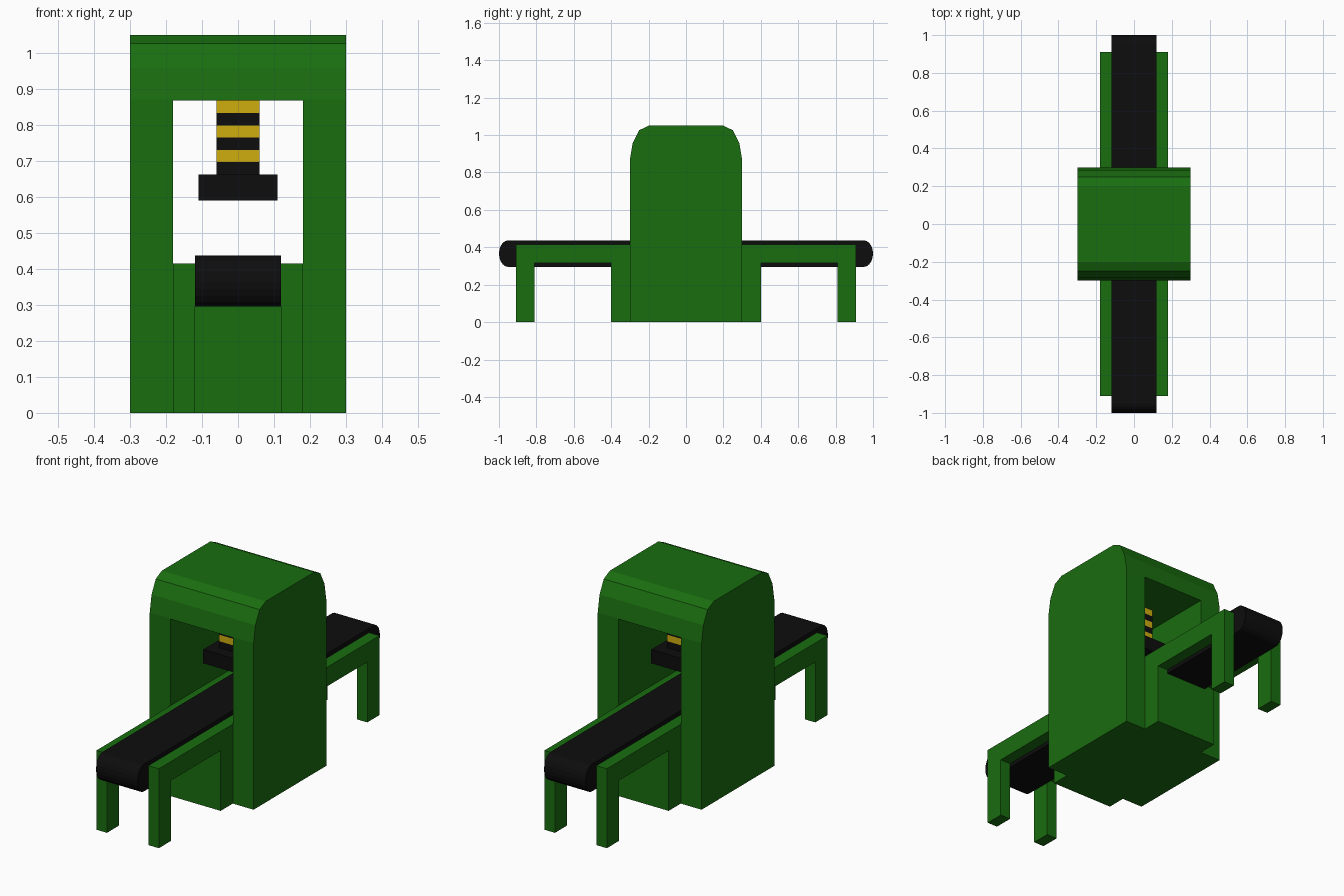
import bpy, math

if "Cube" in bpy.data.objects:
    bpy.data.objects.remove(bpy.data.objects["Cube"])


def material(name, rgb):
    m = bpy.data.materials.new(name)
    m.diffuse_color = (*rgb, 1)
    m.use_nodes = True
    m.node_tree.nodes["Principled BSDF"].inputs["Base Color"].default_value = m.diffuse_color
    return m


GREEN = material("green_paint", (0.010, 0.155, 0.005))
BLACK = material("black_rubber", (0.004, 0.004, 0.0045))
YELLOW = material("yellow_paint", (0.62, 0.42, 0.005))


def extrude(name, profile, x0, x1, mat=None):
    """Extrude a counter-clockwise (y, z) outline from x0 to x1."""
    n = len(profile)
    verts = [(x, y, z) for x in (x0, x1) for y, z in profile]
    faces = [tuple(reversed(range(n))), tuple(range(n, 2 * n))]
    faces += [(i, (i + 1) % n, (i + 1) % n + n, i + n) for i in range(n)]
    mesh = bpy.data.meshes.new(name)
    mesh.from_pydata(verts, [], faces)
    if mat:
        mesh.materials.append(mat)
    ob = bpy.data.objects.new(name, mesh)
    bpy.context.collection.objects.link(ob)
    return ob


def box(name, hx, hy, z0, z1, mat=None):
    return extrude(name, [(-hy, z0), (hy, z0), (hy, z1), (-hy, z1)], -hx, hx, mat)


def mirrored(half):
    """Complete a right-half outline (bottom to top) with its left half."""
    return half + [(-y, z) for y, z in reversed(half)]


# Arched press housing with a through opening
housing = extrude("press_housing", mirrored(
    [(0.30, 0), (0.30, 0.87), (0.285, 0.958), (0.25, 1.026), (0.20, 1.05)]),
    -0.30, 0.30, GREEN)
cutter = box("opening_cutter", 0.18, 0.5, -0.1, 0.867)
cutter.hide_render = True
cutter.hide_set(True)
cut = housing.modifiers.new("opening", "BOOLEAN")
cut.operation = "DIFFERENCE"
cut.solver = "EXACT"
cut.object = cutter

# Conveyor side rails with end legs, and the base block between them
rail = mirrored([(0.40, 0), (0.40, 0.315), (0.81, 0.315),
                 (0.81, 0), (0.91, 0), (0.91, 0.415)])
for side, x0 in (("left", -0.18), ("right", 0.12)):
    extrude(side + "_rail_and_legs", rail, x0, x0 + 0.06, GREEN)
box("base_block", 0.12, 0.40, 0, 0.32, GREEN)

# Conveyor belt with rounded ends
arc = [math.pi * (i / 10 - 0.5) for i in range(11)]
extrude("conveyor_belt", mirrored(
    [(0.95 + 0.05 * math.cos(a), 0.366 + 0.071 * math.sin(a)) for a in arc]),
    -0.12, 0.12, BLACK)

# Striped press ram and stamping head
step = (0.867 - 0.662) / 6
for i in range(6):
    z = 0.662 + i * step
    box(f"ram_stripe_{i + 1}", 0.06, 0.07, z, z + step, YELLOW if i % 2 else BLACK)
box("stamping_head", 0.11, 0.13, 0.59, 0.662, BLACK)
